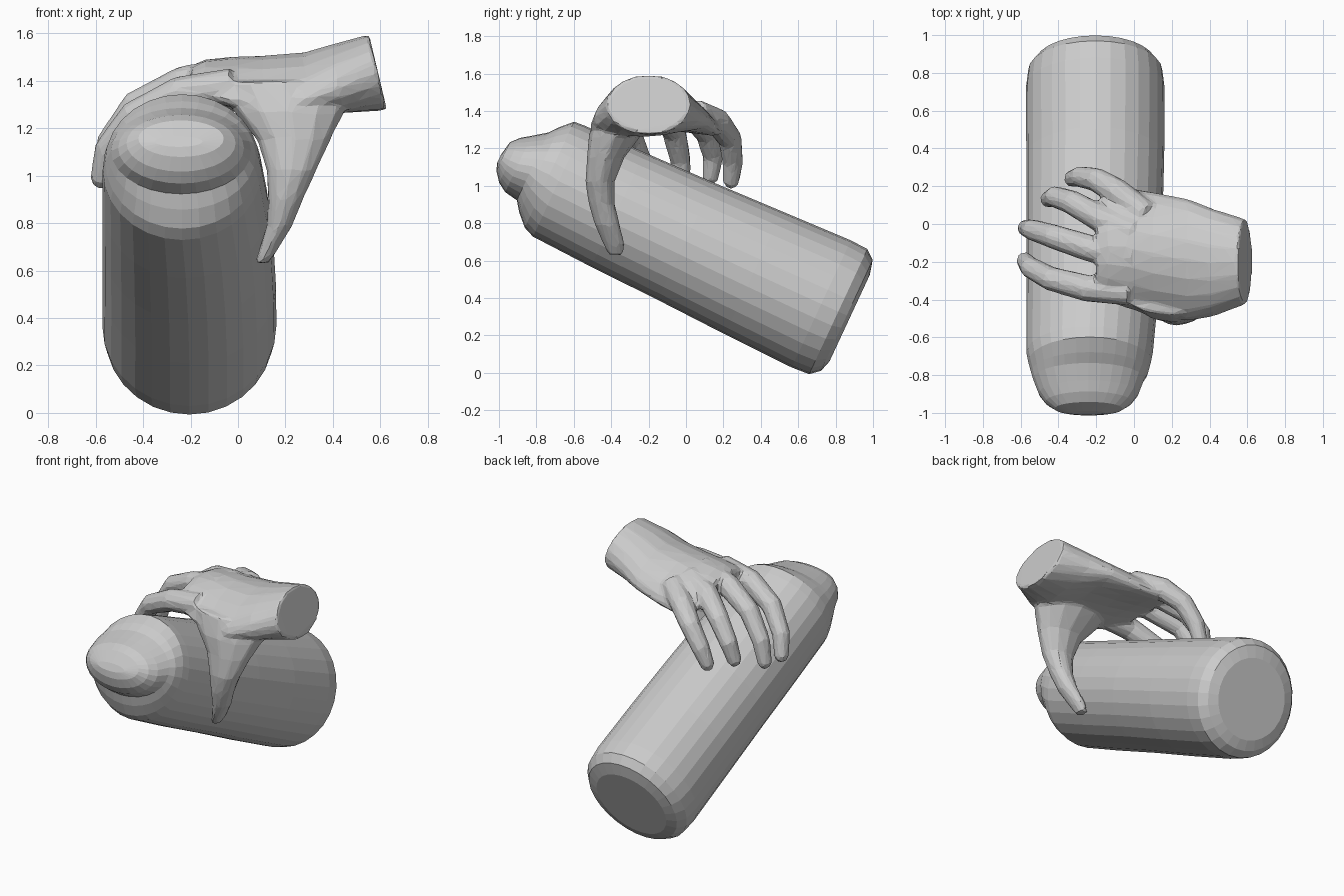
import bpy, bmesh
from math import cos, sin, pi
from mathutils import Vector


def loft(bm, rings):
    """Skin a list of equal-length rings and cap both ends."""
    rows = [[bm.verts.new(p) for p in r] for r in rings]
    n = len(rows[0])
    for a, b in zip(rows, rows[1:]):
        for i in range(n):
            j = (i + 1) % n
            bm.faces.new((a[i], a[j], b[j], b[i]))
    bm.faces.new(rows[0][::-1])
    bm.faces.new(rows[-1])


def ellipse(c, u, v, n):
    c, u, v = Vector(c), Vector(u), Vector(v)
    return [c + u * cos(2 * pi * i / n) + v * sin(2 * pi * i / n) for i in range(n)]


def finish(name, bm):
    bmesh.ops.recalc_face_normals(bm, faces=bm.faces)
    me = bpy.data.meshes.new(name)
    bm.to_mesh(me)
    bm.free()
    ob = bpy.data.objects.new(name, me)
    bpy.context.collection.objects.link(ob)
    return ob


def finger(bm, path, radii):
    pts = [Vector(p) for p in path]
    rings = []
    for i, p in enumerate(pts):
        t = (pts[min(i + 1, len(pts) - 1)] - pts[max(i - 1, 0)]).normalized()
        u = t.cross(Vector((0, 1, 0))).normalized()
        rings.append(ellipse(p, u * radii[i], t.cross(u) * radii[i], 10))
    # rounded tip
    rings.append([pts[-1] + t * radii[-1] * 0.7 + (q - pts[-1]) * 0.5 for q in rings[-1]])
    loft(bm, rings)


# Tilted log: position along axis, lower and upper edge, half width, centre x
sections = [(-1.39, .59, .64, .10, -.25), (-1.375, .55, .72, .18, -.24),
            (-1.335, .50, .765, .23, -.24), (-1.285, .468, .80, .265, -.24),
            (-1.21, .455, .855, .295, -.24), (-1.17, .40, .905, .31, -.235),
            (-1.11, .34, .965, .325, -.235), (-1.05, .315, .97, .335, -.235),
            (-.7, .30, .975, .35, -.22),
            (-.3, .29, .985, .36, -.21), (.1, .275, 1.0, .365, -.205),
            (.5, .265, 1.015, .367, -.205), (.6, .272, 1.01, .355, -.205),
            (.65, .315, .97, .315, -.205), (.67, .38, .89, .25, -.205)]
bm = bmesh.new()
rings = []
for t, lo, hi, w, x in sections:
    n = (lo + hi) / 2
    h = (hi - lo) / 2
    rings.append(ellipse((x, .906 * t + .422 * n, -.422 * t + .906 * n),
                         (w, 0, 0), (0, .422 * h, .906 * h), 28))
loft(bm, rings)
finish("log", bm)

# Hand: wrist and palm, arched across its width
bm = bmesh.new()
palm = [(.59, -.20, .225, 1.435, .16, -.038), (.42, -.205, .285, 1.41, .145, -.02),
        (.28, -.19, .325, 1.405, .115, 0), (.10, -.16, .33, 1.40, .105, 0),
        (-.04, -.125, .32, 1.40, .10, 0), (-.14, -.12, .29, 1.405, .085, 0),
        (-.20, -.13, .25, 1.40, .06, 0)]
rings = []
for x, y, w, z, h, tilt in palm:
    ring = ellipse((x, y, z), (0, w, 0), (tilt, 0, h), 20)
    arch = min(1, (.59 - x) * 2.5) * .9
    for p in ring:
        p.z -= arch * (p.y + .15) ** 2
    rings.append(ring)
loft(bm, rings)

# Four fingers wrapping over the log
r = (.075, .073, .065, .057, .045)
finger(bm, [(-.02, -.36, 1.38), (-.25, -.34, 1.345), (-.44, -.29, 1.25),
            (-.55, -.23, 1.11), (-.58, -.19, .98)], r)
finger(bm, [(0, -.18, 1.43), (-.23, -.13, 1.39), (-.43, -.065, 1.295),
            (-.54, -.03, 1.14), (-.575, -.02, 1.0)], r)
finger(bm, [(0, -.04, 1.42), (-.18, .03, 1.38), (-.33, .115, 1.28),
            (-.42, .145, 1.16), (-.455, .13, 1.04)], r)
finger(bm, [(.06, .05, 1.39), (-.09, .17, 1.34), (-.20, .235, 1.25),
            (-.285, .25, 1.13), (-.33, .24, 1.02)], r)

# Thumb reaching down the right side, its web hugging the log: centre, half x, half y
thumb = [((.20, -.33, 1.40), .30, .15), ((.215, -.38, 1.27), .235, .14),
         ((.235, -.43, 1.15), .155, .10), ((.225, -.46, 1.02), .105, .078),
         ((.20, -.45, .90), .075, .07), ((.175, -.42, .79), .055, .067),
         ((.13, -.385, .69), .04, .058), ((.10, -.375, .63), .03, .04)]
loft(bm, [ellipse(c, (a, 0, 0), (0, b, 0), 12) for c, a, b in thumb])

# Fuse the parts into one skin, then reduce to facets
hand = finish("hand", bm)
m = hand.modifiers.new("fuse", 'REMESH')
m.mode = 'VOXEL'
m.voxel_size = 0.012
m = hand.modifiers.new("soften", 'SMOOTH')
m.factor = 0.5
m.iterations = 6
m = hand.modifiers.new("facet", 'DECIMATE')
m.ratio = 0.05
